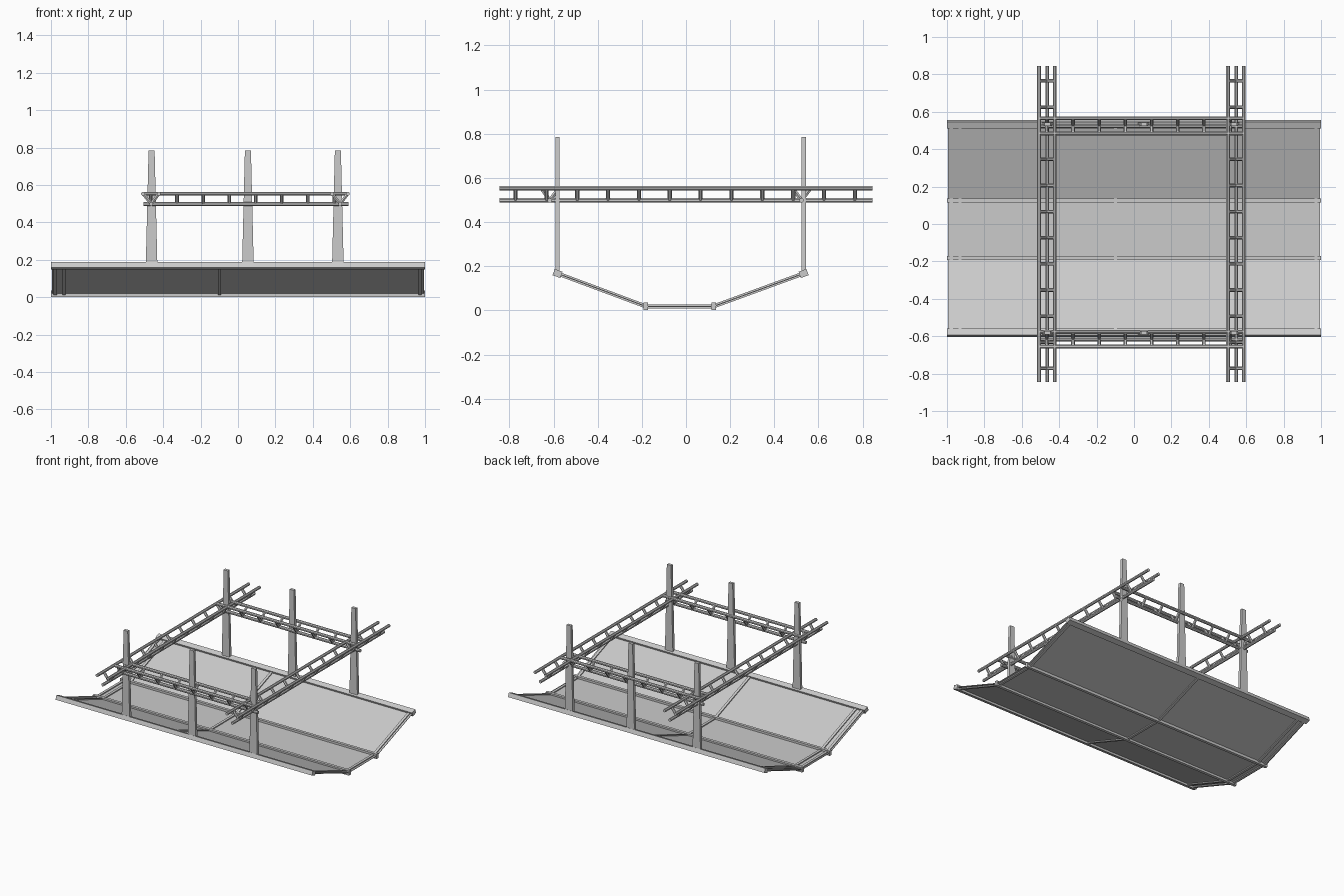
import bpy, bmesh, math
from mathutils import Vector, Matrix

if "Cube" in bpy.data.objects:
    bpy.data.objects.remove(bpy.data.objects["Cube"])


def finish(name, bm):
    bmesh.ops.recalc_face_normals(bm, faces=bm.faces)
    mesh = bpy.data.meshes.new(name)
    bm.to_mesh(mesh)
    bm.free()
    ob = bpy.data.objects.new(name, mesh)
    bpy.context.collection.objects.link(ob)
    return ob


def add_box(bm, centre, size, tilt=0.0):
    """Box tilted about the x axis."""
    m = (Matrix.Translation(centre) @ Matrix.Rotation(tilt, 4, 'X')
         @ Matrix.Diagonal((*size, 1)))
    return bmesh.ops.create_cube(bm, size=1, matrix=m)['verts']


def add_rod(bm, a, b, r, sides=8):
    a, b = Vector(a), Vector(b)
    d = b - a
    m = (Matrix.Translation((a + b) / 2)
         @ d.to_track_quat('Z', 'Y').to_matrix().to_4x4()
         @ Matrix.Rotation(math.pi / sides, 4, 'Z'))
    bmesh.ops.create_cone(bm, cap_ends=True, segments=sides, radius1=r,
                          radius2=r, depth=d.length, matrix=m)


# Trough cross-section (y, z)
PROFILE = [(-0.582, 0.167), (-0.182, 0.018), (0.125, 0.018), (0.533, 0.167)]
SPANS = list(zip(PROFILE, PROFILE[1:]))
RIB_X = (-0.977, -0.93, -0.099, 0.973)


def span_info(p, q):
    dy, dz = q[0] - p[0], q[1] - p[1]
    return (p[0] + q[0]) / 2, (p[1] + q[1]) / 2, math.hypot(dy, dz), math.atan2(dz, dy)


# Thin floor and side panels
for name, (p, q) in zip(("front_panel", "floor_panel", "back_panel"), SPANS):
    y, z, length, tilt = span_info(p, q)
    bm = bmesh.new()
    add_box(bm, (0, y, z), (1.99, length, 0.004), tilt)
    finish(name, bm)

# Cross ribs following the trough
bm = bmesh.new()
for x in RIB_X:
    for p, q in SPANS:
        y, z, length, tilt = span_info(p, q)
        add_box(bm, (x, y, z), (0.018, length, 0.018), tilt)
finish("cross_ribs", bm)

# Long rails at the floor folds and heavier tilted rails on the rims
for name, i, w, h, tilt in (("front_rim_rail", 0, 0.037, 0.03, -0.35),
                            ("front_floor_rail", 1, 0.02, 0.034, 0),
                            ("back_floor_rail", 2, 0.02, 0.034, 0),
                            ("back_rim_rail", 3, 0.037, 0.03, 0.35)):
    bm = bmesh.new()
    add_box(bm, (0, *PROFILE[i]), (2, w, h), tilt)
    finish(name, bm)

# Tapered posts
for side, y in (("front", -0.582), ("back", 0.533)):
    for k, x in enumerate((-0.462, 0.053, 0.534)):
        bm = bmesh.new()
        for v in add_box(bm, (x, y, 0.477), (0.062, 0.02, 0.615)):
            if v.co.z > 0.5:
                v.co.x = x + (v.co.x - x) * 0.52
        finish(f"{side}_post_{k + 1}", bm)

# Triangular trusses: two upper chords, one lower chord, V-shaped ties
TOP_Z, LOW_Z, R = 0.553, 0.498, 0.0108


def truss(name, axis, offsets, start, end, ties):
    def pt(along, across, z):
        return (along, across, z) if axis == 'X' else (across, along, z)
    left, mid, right = offsets
    bm = bmesh.new()
    for o, z in ((left, TOP_Z), (mid, LOW_Z), (right, TOP_Z)):
        add_rod(bm, pt(start, o, z), pt(end, o, z), R)
    for t in ties:
        for o in (left, right):
            add_rod(bm, pt(t, o, TOP_Z), pt(t, mid, LOW_Z), 0.0095, 6)
    finish(name, bm)


y_ties = [-0.772 + 0.1397 * i for i in range(12)]
truss("left_truss", 'Y', (-0.508, -0.464, -0.423), -0.845, 0.845, y_ties)
truss("right_truss", 'Y', (0.503, 0.546, 0.587), -0.845, 0.845, y_ties)

x_ties = [-0.466 + 0.14 * i for i in range(8)]
truss("front_truss", 'X', (-0.655, -0.617, -0.577), -0.505, 0.59, x_ties)
truss("back_truss", 'X', (0.484, 0.523, 0.565), -0.505, 0.59, x_ties)
